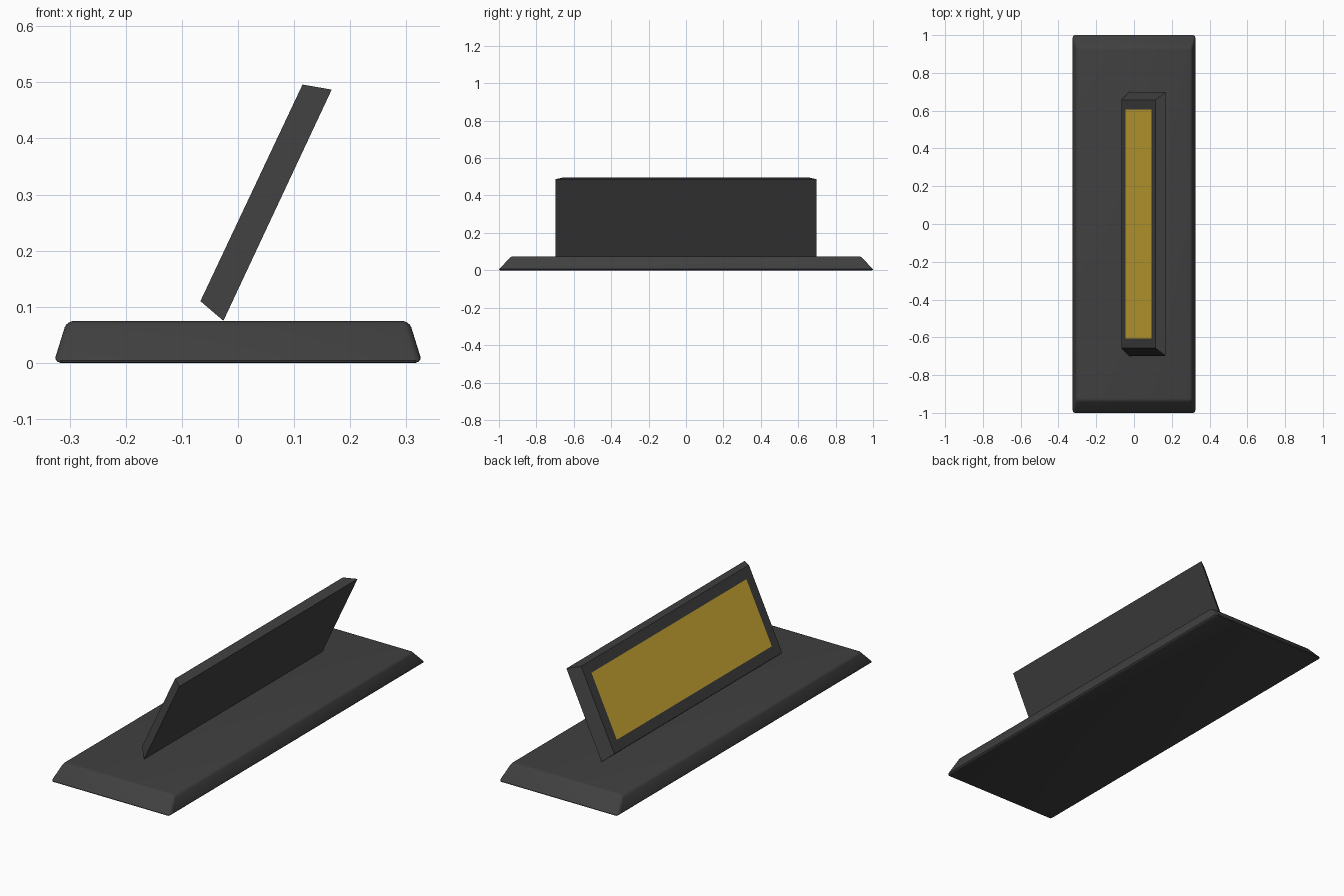
import bpy
import bmesh

cube = bpy.data.objects.get("Cube")
if cube:
    bpy.data.objects.remove(cube, do_unlink=True)


def material(name, colour):
    mat = bpy.data.materials.new(name)
    mat.use_nodes = True
    mat.diffuse_color = colour
    mat.node_tree.nodes["Principled BSDF"].inputs["Base Color"].default_value = colour
    return mat


def finish(bm, name, mats):
    bmesh.ops.recalc_face_normals(bm, faces=bm.faces[:])
    mesh = bpy.data.meshes.new(name)
    bm.to_mesh(mesh)
    bm.free()
    obj = bpy.data.objects.new(name, mesh)
    bpy.context.collection.objects.link(obj)
    for mat in mats:
        mesh.materials.append(mat)
    return obj


charcoal = material("charcoal", (0.051, 0.051, 0.051, 1))
gold = material("gold", (0.658, 0.429, 0.038, 1))

# Base: tapered slab with softly rounded edges
HALF_X, HALF_Y, HEIGHT = 0.325, 1.0, 0.075
bm = bmesh.new()
bmesh.ops.create_cube(bm, size=2)
for v in bm.verts:
    top = v.co.z > 0
    v.co.x *= 0.302 if top else HALF_X
    v.co.y *= 0.93 if top else HALF_Y
    v.co.z = HEIGHT if top else 0
bmesh.ops.bevel(bm, geom=bm.edges[:], offset=0.012, segments=3,
                profile=0.5, affect='EDGES')
# Restore the full footprint after rounding
fit_x = HALF_X / max(v.co.x for v in bm.verts)
fit_y = HALF_Y / max(v.co.y for v in bm.verts)
for v in bm.verts:
    v.co.x *= fit_x
    v.co.y *= fit_y
base = finish(bm, "base", [charcoal])
bpy.ops.object.select_all(action='DESELECT')
base.select_set(True)
bpy.context.view_layer.objects.active = base
bpy.ops.object.shade_smooth_by_angle(angle=0.6)

# Plaque: leaning panel with chamfered sides, keyed by (rear side, top end)
profile = {
    (False, False): (-0.067, 0.11),
    (True, False): (-0.026, 0.075),
    (True, True): (0.167, 0.487),
    (False, True): (0.115, 0.496),
}
bm = bmesh.new()
bmesh.ops.create_cube(bm, size=2)
for v in bm.verts:
    rear = v.co.x > 0
    v.co.x, v.co.z = profile[rear, v.co.z > 0]
    v.co.y *= 0.698 if rear else 0.657
bm.normal_update()

# Gold panel: inset on the face that leans back
front_face = min(bm.faces, key=lambda f: f.calc_center_median().x - f.normal.z
                 if f.normal.x < -0.5 else 9)
bmesh.ops.inset_individual(bm, faces=[front_face], thickness=0.071)
front_face.material_index = 1
finish(bm, "plaque", [charcoal, gold])
